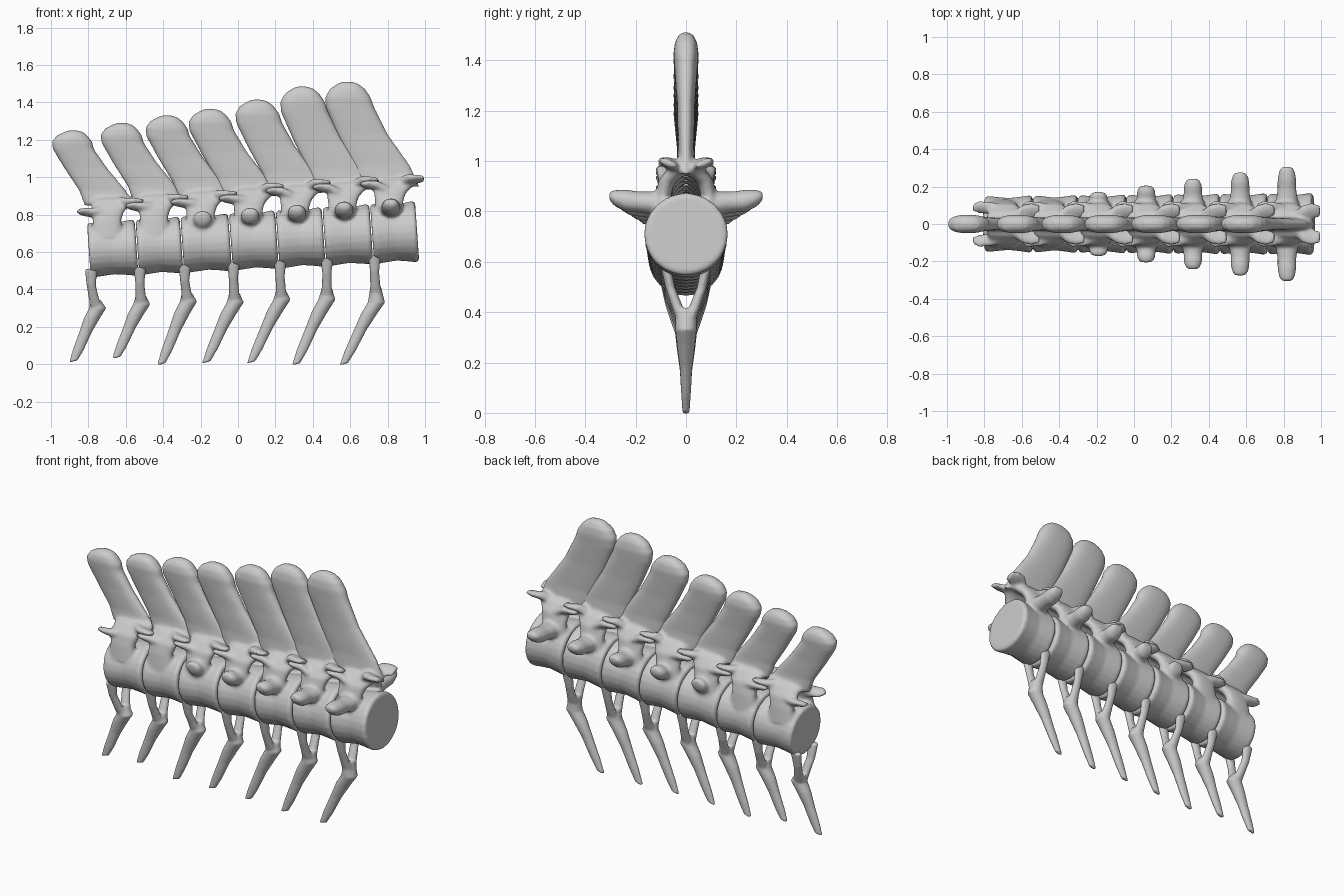
import bpy, bmesh, math
from mathutils import Vector

SEG = 24
BX = [-0.80, -0.54, -0.30, -0.04, 0.21, 0.46, 0.715, 0.96]      # joints between bodies
ZYG = [0.82, 0.85, 0.87, 0.89, 0.93, 0.95, 0.965, 0.975]        # height of facet joints
HEAD = [(-0.88, 1.25), (-0.62, 1.29), (-0.38, 1.33), (-0.15, 1.365),
        (0.10, 1.415), (0.34, 1.485), (0.58, 1.51)]             # spine tips
SIDE = [0, 0, 0.17, 0.205, 0.24, 0.275, 0.305]                  # transverse process reach
KINK = [(-0.75, 0.30), (-0.515, 0.32), (-0.265, 0.335), (-0.015, 0.33),
        (0.235, 0.345), (0.475, 0.345), (0.74, 0.33)]           # chevron bends
FOOT = [(-0.88, 0.015), (-0.65, 0.035), (-0.41, 0.0), (-0.17, 0.01),
        (0.07, 0.01), (0.31, 0.0), (0.565, 0.0)]                # chevron tips


def lerp(a, b, t):
    return a + (b - a) * t


def centre_z(x):
    return 0.61 + (x + 0.8) / 1.76 * 0.10


def radius(x):
    return 0.147 + (x + 0.8) / 1.76 * 0.016


def loft(bm, rings, power=1.0):
    """Skin a closed tube through rings of (centre, half axis u, half axis v)."""
    loops = []
    for c, u, v in rings:
        c, u, v = Vector(c), Vector(u), Vector(v)
        loop = []
        for k in range(SEG):
            a = 2 * math.pi * k / SEG
            ca, sa = math.cos(a), math.sin(a)
            loop.append(bm.verts.new(c + u * math.copysign(abs(ca) ** power, ca)
                                     + v * math.copysign(abs(sa) ** power, sa)))
        loops.append(loop)
    for p, q in zip(loops, loops[1:]):
        for k in range(SEG):
            n = (k + 1) % SEG
            bm.faces.new((p[k], p[n], q[n], q[k]))
    bm.faces.new(loops[0][::-1])
    bm.faces.new(loops[-1])


def finish(bm, name, voxel, smooth):
    """Fuse the overlapping lofts into one bone."""
    bmesh.ops.recalc_face_normals(bm, faces=bm.faces)
    me = bpy.data.meshes.new(name)
    bm.to_mesh(me)
    bm.free()
    ob = bpy.data.objects.new(name, me)
    bpy.context.collection.objects.link(ob)
    m = ob.modifiers.new("fuse", 'REMESH')
    m.mode = 'VOXEL'
    m.voxel_size = voxel
    m.use_smooth_shade = True
    s = ob.modifiers.new("soften", 'SMOOTH')
    s.factor = 0.5
    s.iterations = smooth


def vertebra(i):
    bm = bmesh.new()
    t = i / 6
    x0, x1 = BX[i], BX[i + 1]
    xm = (x0 + x1) / 2
    zt = centre_z(xm) + radius(xm)

    # spool-shaped body with slightly tilted ends
    rings = []
    for s, k in [(0.01, 0.94), (0.07, 1.0), (0.22, 0.97), (0.5, 0.92),
                 (0.78, 0.97), (0.93, 1.01), (0.99, 0.95)]:
        x = lerp(x0, x1, s)
        r = radius(x) * k
        rings.append(((x, 0, centre_z(x)), (0, r * 1.02, 0), (-0.07 * r, 0, r)))
    loft(bm, rings)

    # leaning neural spine with a swollen tip
    hx, hz = HEAD[i]
    zb = lerp(0.85, 0.95, t)
    rings = []
    for s, le, r1, r7, th in [(0, 0.06, 0.32, 0.39, 0.04), (0.2, 0.03, 0.28, 0.34, 0.032),
                              (0.5, -0.05, 0.18, 0.22, 0.036), (0.75, -0.11, 0.11, 0.15, 0.046),
                              (0.85, -0.115, 0.10, 0.13, 0.05), (0.93, -0.09, 0.075, 0.10, 0.044),
                              (0.98, -0.05, 0.05, 0.065, 0.03), (1, -0.025, 0.02, 0.03, 0.015)]:
        ri = lerp(r1, r7, t)
        rings.append(((hx + (le + ri) / 2, 0, lerp(zb, hz, s)),
                      ((ri - le) / 2, 0, 0), (0, th, 0)))
    loft(bm, rings, 0.8)

    for sy in (1, -1):
        # arch wall around the neural canal
        rings = []
        for y, dz, hw, dx, n in [(0.10, -0.09, 0.085, -0.03, (1, 0)), (0.09, 0.0, 0.075, -0.03, (1, 0)),
                                 (0.078, 0.05, 0.085, -0.025, (0.9, 0.4)),
                                 (0.045, 0.09, 0.105, -0.01, (0.6, 0.8)),
                                 (0.0, 0.115, 0.12, 0, (0.3, 0.95))]:
            rings.append(((xm + dx, sy * y, zt + dz), (hw, 0, 0),
                          (0, sy * n[0] * 0.032, n[1] * 0.032)))
        loft(bm, rings, 0.8)

        # rear facet reaching over the next bone
        zr = ZYG[i + 1] + 0.012
        loft(bm, [((xm + 0.02, sy * 0.03, zt + 0.10), (0, 0.035, 0), (0, 0, 0.03)),
                  ((x1 - 0.06, sy * 0.055, zr), (0, 0.045, sy * 0.012), (0, 0, 0.026)),
                  ((x1 - 0.01, sy * 0.068, zr + 0.002), (0, 0.045, sy * 0.015), (0, 0, 0.02)),
                  ((x1 + 0.035, sy * 0.07, zr + 0.005), (0, 0.03, sy * 0.01), (0, 0, 0.013))])

        # front facet under the previous bone
        zf = ZYG[i] - 0.01
        loft(bm, [((x0 + 0.10, sy * 0.075, zt + 0.05), (0, 0.03, 0), (0, 0, 0.035)),
                  ((x0 + 0.03, sy * 0.085, zf), (0, 0.034, sy * 0.01), (0, 0, 0.024)),
                  ((x0 - 0.03, sy * 0.09, zf + 0.004), (0, 0.032, sy * 0.012), (0, 0, 0.018)),
                  ((x0 - 0.06, sy * 0.088, zf + 0.008), (0, 0.02, 0), (0, 0, 0.011))])

        # transverse process, longer toward the big end
        if SIDE[i]:
            xs, L = xm - 0.02, SIDE[i]
            rings = []
            for f, hx2, hz2, dz in [(0, 0.065, 0.05, -0.035), (0.45, 0.05, 0.042, -0.028),
                                    (0.7, 0.05, 0.044, -0.022), (0.9, 0.042, 0.032, -0.012),
                                    (1, 0.028, 0.016, -0.003)]:
                rings.append(((xs, sy * lerp(0.09, L, f), zt + dz), (hx2, 0, 0), (0, 0, hz2)))
            loft(bm, rings)
    finish(bm, f"vertebra_{i + 1}", 0.01, 3)


def chevron(i):
    bm = bmesh.new()
    bx = BX[i] + 0.015
    zb = centre_z(bx) - radius(bx)
    kx, kz = KINK[i]
    fx, fz = FOOT[i]
    zj = max(zb - 0.13, kz + 0.035)

    # forked upper legs
    for sy in (1, -1):
        loft(bm, [((bx, sy * 0.08, zb + 0.045), (0.034, 0, 0), (0, 0.02, 0)),
                  ((bx, sy * 0.062, zb - 0.04), (0.025, 0, 0), (0, 0.019, 0)),
                  ((lerp(bx, kx, 0.4), sy * 0.036, zj + 0.02), (0.027, 0, 0), (0, 0.022, 0)),
                  ((lerp(bx, kx, 0.8), sy * 0.012, zj - 0.035), (0.034, 0, 0), (0, 0.026, 0))])

    # bent lower blade
    loft(bm, [((lerp(bx, kx, 0.6), 0, zj + 0.01), (0.028, 0, 0), (0, 0.042, 0)),
              ((kx, 0, kz), (0.046, 0, 0), (0, 0.042, 0)),
              ((lerp(kx, fx, 0.2) - 0.004, 0, lerp(kz, fz, 0.18)), (0.043, 0, 0), (0, 0.036, 0)),
              ((lerp(kx, fx, 0.5), 0, lerp(kz, fz, 0.45)), (0.034, 0, 0), (0, 0.025, 0)),
              ((lerp(kx, fx, 0.8), 0, lerp(kz, fz, 0.78)), (0.03, 0, 0), (0, 0.019, 0)),
              ((fx, 0, fz), (0.023, 0, 0.006), (0, 0.014, 0))])
    finish(bm, f"chevron_{i + 1}", 0.007, 2)


for i in range(7):
    vertebra(i)
    chevron(i)
